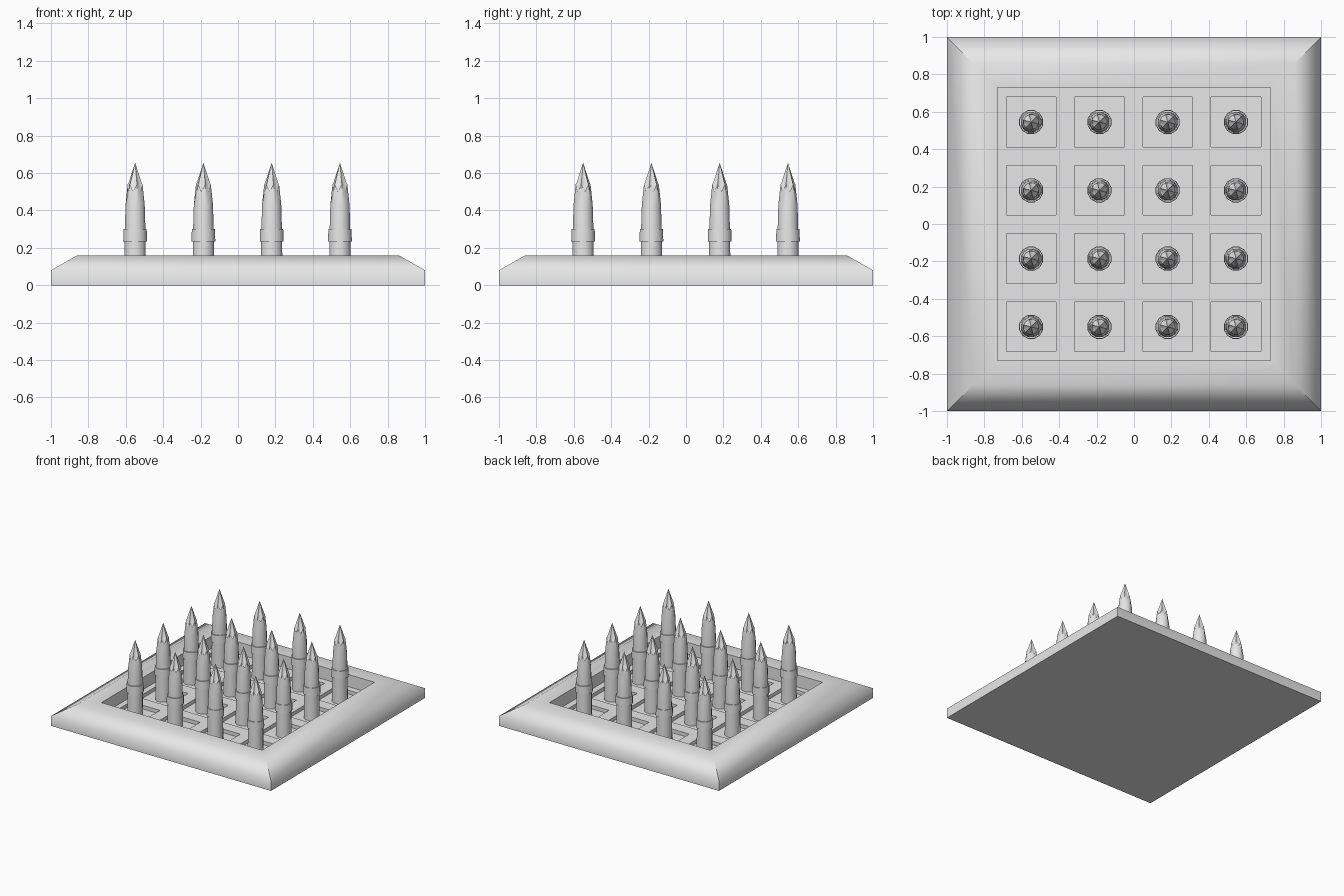
import bpy, bmesh, math
from mathutils import Vector

cube = bpy.data.objects.get("Cube")
if cube:
    bpy.data.objects.remove(cube, do_unlink=True)

FLOOR_Z, POCKET_Z = 0.06, 0.03
CENTRES = (-0.55, -0.185, 0.18, 0.545)
POCKET_HALF = 0.133

grey = bpy.data.materials.new("plain grey")
grey.use_nodes = True
COLOUR = (0.8, 0.8, 0.8, 1)
grey.diffuse_color = COLOUR
grey.node_tree.nodes["Principled BSDF"].inputs["Base Color"].default_value = COLOUR


def finish(bm, name, smooth, sharp=lambda e: False):
    """Turn a bmesh into an object, marking sharp edges by a rule."""
    bm.normal_update()
    for f in bm.faces:
        f.smooth = smooth
    for e in bm.edges:
        e.smooth = not sharp(e)
    mesh = bpy.data.meshes.new(name)
    bm.to_mesh(mesh)
    bm.free()
    mesh.materials.append(grey)
    ob = bpy.data.objects.new(name, mesh)
    bpy.context.collection.objects.link(ob)
    return ob


def skin(bm, rings):
    """Bridge successive closed rings of vertices with quads."""
    for a, b in zip(rings, rings[1:]):
        n = len(a)
        for i in range(n):
            j = (i + 1) % n
            bm.faces.new((a[i], a[j], b[j], b[i]))


# Rim: a sloped square frame with a closed underside
bm = bmesh.new()
corners = ((-1, -1), (1, -1), (1, 1), (-1, 1))
profile = ((1, 0), (1, 0.08), (0.86, 0.16), (0.73, 0.16), (0.73, FLOOR_Z))
rings = [[bm.verts.new((x * r, y * r, z)) for x, y in corners] for r, z in profile]
skin(bm, rings)
bm.faces.new(rings[0][::-1])


def rim_sharp(e):
    a, b = (v.co for v in e.verts)
    mitre = abs(a.z - b.z) > 0.01
    inner = max(abs(a.x), abs(b.x)) < 0.74
    return mitre or inner or max(a.z, b.z) < 0.01


finish(bm, "tray_rim", True, rim_sharp)

# Floor: a grid of cells whose pocket cells are sunk
bm = bmesh.new()
cuts = [-0.73] + [c + s * POCKET_HALF for c in CENTRES for s in (-1, 1)] + [0.73]
grid = [[bm.verts.new((x, y, FLOOR_Z)) for x in cuts] for y in cuts]
pockets = []
for j in range(len(cuts) - 1):
    for i in range(len(cuts) - 1):
        f = bm.faces.new((grid[j][i], grid[j][i + 1], grid[j + 1][i + 1], grid[j + 1][i]))
        if i % 2 and j % 2:
            pockets.append(f)
result = bmesh.ops.extrude_face_region(bm, geom=pockets)
sunk = [g for g in result["geom"] if isinstance(g, bmesh.types.BMVert)]
bmesh.ops.delete(bm, geom=[f for f in pockets if f.is_valid], context="FACES_ONLY")
bmesh.ops.translate(bm, verts=sunk, vec=Vector((0, 0, POCKET_Z - FLOOR_Z)))
finish(bm, "tray_floor", False)

# Spike: collared shaft with a scalloped sharpened point
SIDES = 12
bm = bmesh.new()
# radius, height, zigzag height
outline = ((0.06, POCKET_Z, 0), (0.058, 0.235, 0), (0.066, 0.235, 0), (0.064, 0.3, 0),
           (0.057, 0.3, 0), (0.053, 0.43, 0), (0.041, 0.52, 0.02), (0.037, 0.525, 0.02))
rings = []
for r, z, zig in outline:
    ring = []
    for k in range(SIDES):
        t = math.tau * (k + 0.5) / SIDES
        s = 1 if k % 2 else -1
        ring.append(bm.verts.new((r * math.cos(t), r * math.sin(t), z + s * zig)))
    rings.append(ring)
skin(bm, rings)
tip = bm.verts.new((0, 0, 0.655))
for k in range(SIDES):
    bm.faces.new((rings[-1][k], rings[-1][(k + 1) % SIDES], tip))
spike = finish(bm, "spike", True, lambda e: e.calc_face_angle(0) > math.radians(35))

# Repeat the spike over every pocket, sharing one mesh
for n, (x, y) in enumerate((x, y) for x in CENTRES for y in CENTRES):
    ob = spike if n == 0 else spike.copy()
    if n:
        bpy.context.collection.objects.link(ob)
    ob.name = f"spike_{n + 1}"
    ob.location = (x, y, 0)
